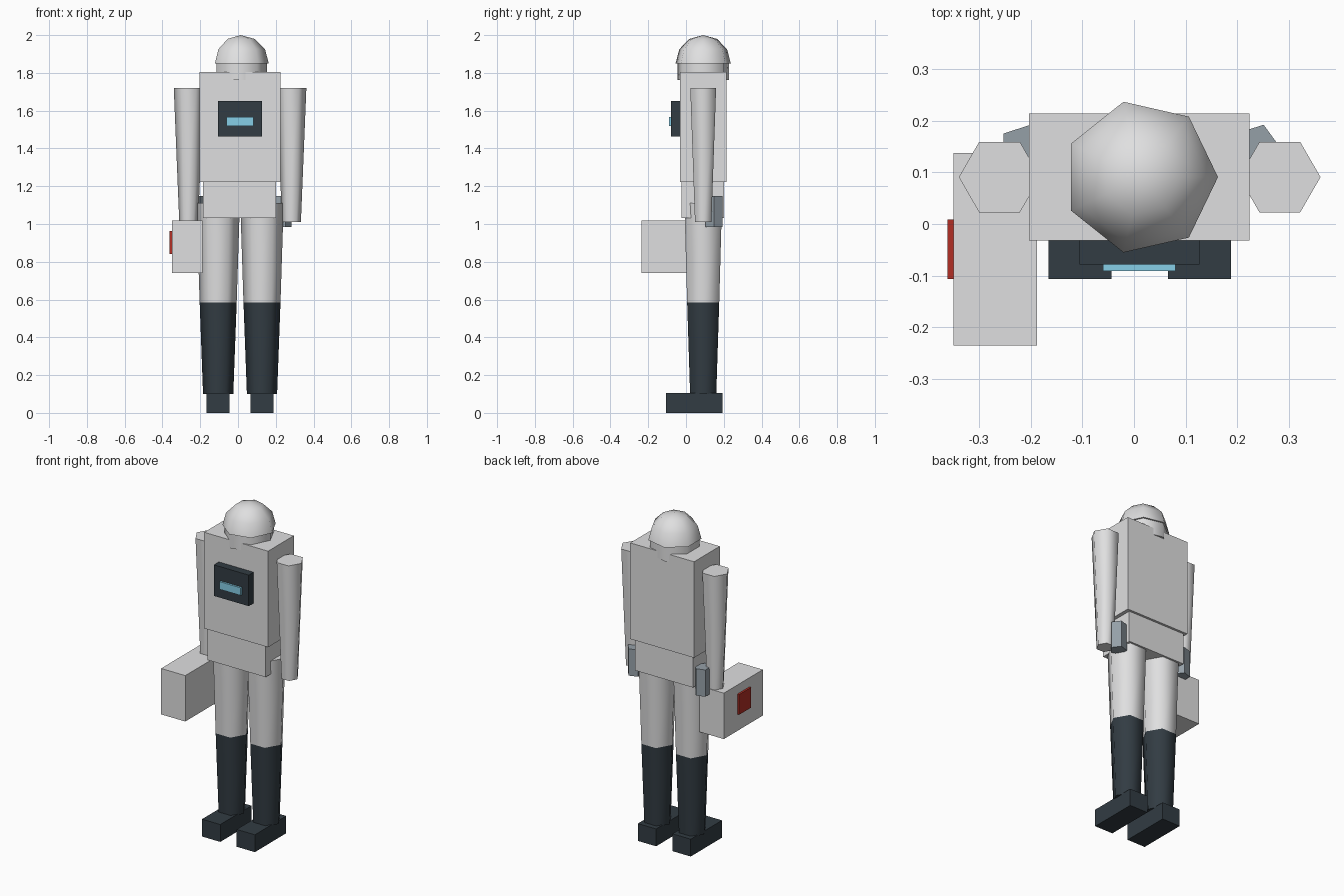
import bpy, bmesh, math

cube = bpy.data.objects.get("Cube")
if cube:
    bpy.data.objects.remove(cube, do_unlink=True)

CX, CY = 0.011, 0.091  # body axis


def material(name, rgb):
    m = bpy.data.materials.new(name)
    m.use_nodes = True
    m.diffuse_color = (*rgb, 1)
    bsdf = next(n for n in m.node_tree.nodes if n.type == 'BSDF_PRINCIPLED')
    bsdf.inputs["Base Color"].default_value = (*rgb, 1)
    return m


WHITE = material("suit white", (0.74, 0.74, 0.745))
DARK = material("dark navy", (0.032, 0.045, 0.056))
CYAN = material("display cyan", (0.24, 0.62, 0.8))
RED = material("marker red", (0.45, 0.028, 0.018))
SLATE = material("slate grey", (0.3, 0.35, 0.39))


def finish(name, bm, mat, smooth=False):
    bmesh.ops.recalc_face_normals(bm, faces=bm.faces)
    me = bpy.data.meshes.new(name)
    bm.to_mesh(me)
    bm.free()
    me.materials.append(mat)
    ob = bpy.data.objects.new(name, me)
    bpy.context.collection.objects.link(ob)
    if smooth:
        bpy.ops.object.select_all(action='DESELECT')
        ob.select_set(True)
        bpy.context.view_layer.objects.active = ob
        bpy.ops.object.shade_smooth_by_angle(angle=math.radians(70))
    return ob


def box(name, mat, xs, ys, zs):
    bm = bmesh.new()
    bmesh.ops.create_cube(bm, size=1)
    for v in bm.verts:
        for i, (lo, hi) in enumerate((xs, ys, zs)):
            v.co[i] = lo if v.co[i] < 0 else hi
    return finish(name, bm, mat)


def tube(name, mat, sides, x, y, rings):
    """Loft of regular polygons given as (z, radius), capped at both ends."""
    bm = bmesh.new()
    loops = []
    for z, r in rings:
        angles = [math.tau * i / sides for i in range(sides)]
        loops.append([bm.verts.new((x + r * math.cos(a), y + r * math.sin(a), z))
                      for a in angles])
    for a, b in zip(loops, loops[1:]):
        for i in range(sides):
            j = (i + 1) % sides
            bm.faces.new((a[i], a[j], b[j], b[i]))
    bm.faces.new(loops[0])
    bm.faces.new(loops[-1])
    bmesh.ops.remove_doubles(bm, verts=bm.verts, dist=0.0005)
    return finish(name, bm, mat, smooth=True)


# Head and domed helmet
tube("head", WHITE, 7, CX + 0.002, CY, [(1.762, 0.14), (1.853, 0.14)])
R = 0.15
dome = [(1.85 + R * math.sin(math.radians(d)), R * math.cos(math.radians(d)))
        for d in (0, 30, 60)]
bm_dome = tube("helmet", WHITE, 7, CX + 0.002, CY, dome)
# Raise the flat top of the dome to a point
bm = bmesh.new()
bm.from_mesh(bm_dome.data)
top = max(bm.faces, key=lambda f: f.calc_center_median().z)
pole = bmesh.ops.poke(bm, faces=[top])["verts"][0]
pole.co.z = 2.0
for f in bm.faces:
    f.smooth = True
bm.to_mesh(bm_dome.data)
bm.free()

# Torso and pelvis
box("torso", WHITE, (-0.204, 0.224), (-0.032, 0.214), (1.222, 1.804))
box("pelvis", WHITE, (-0.186, 0.202), (-0.024, 0.2), (1.032, 1.222))

# Chest unit
box("chest_unit", DARK, (-0.106, 0.127), (-0.079, -0.03), (1.463, 1.651))
box("chest_display", CYAN, (-0.06, 0.081), (-0.091, -0.078), (1.52, 1.566))

# Limbs, feet and hip canisters on both sides
for side, s in (("right", -1), ("left", 1)):
    tube(f"{side}_arm", WHITE, 6, CX + s * 0.272, CY, [(1.01, 0.05), (1.72, 0.079)])
    leg_x = CX + s * 0.116
    tube(f"{side}_thigh", WHITE, 6, leg_x, CY, [(0.585, 0.098), (1.112, 0.115)])
    tube(f"{side}_boot", DARK, 6, leg_x, CY, [(0.1, 0.08), (0.585, 0.098)])
    box(f"{side}_foot", DARK, (leg_x - 0.061, leg_x + 0.061), (-0.107, 0.192), (0, 0.105))
    tube(f"{side}_hip_canister", SLATE, 5, CX + s * 0.226, 0.148,
         [(0.985, 0.047), (1.147, 0.047)])

# Carried case with side marker
box("case", WHITE, (-0.35, -0.188), (-0.236, 0.138), (0.74, 1.018))
box("case_marker", RED, (-0.362, -0.349), (-0.107, 0.009), (0.841, 0.963))
